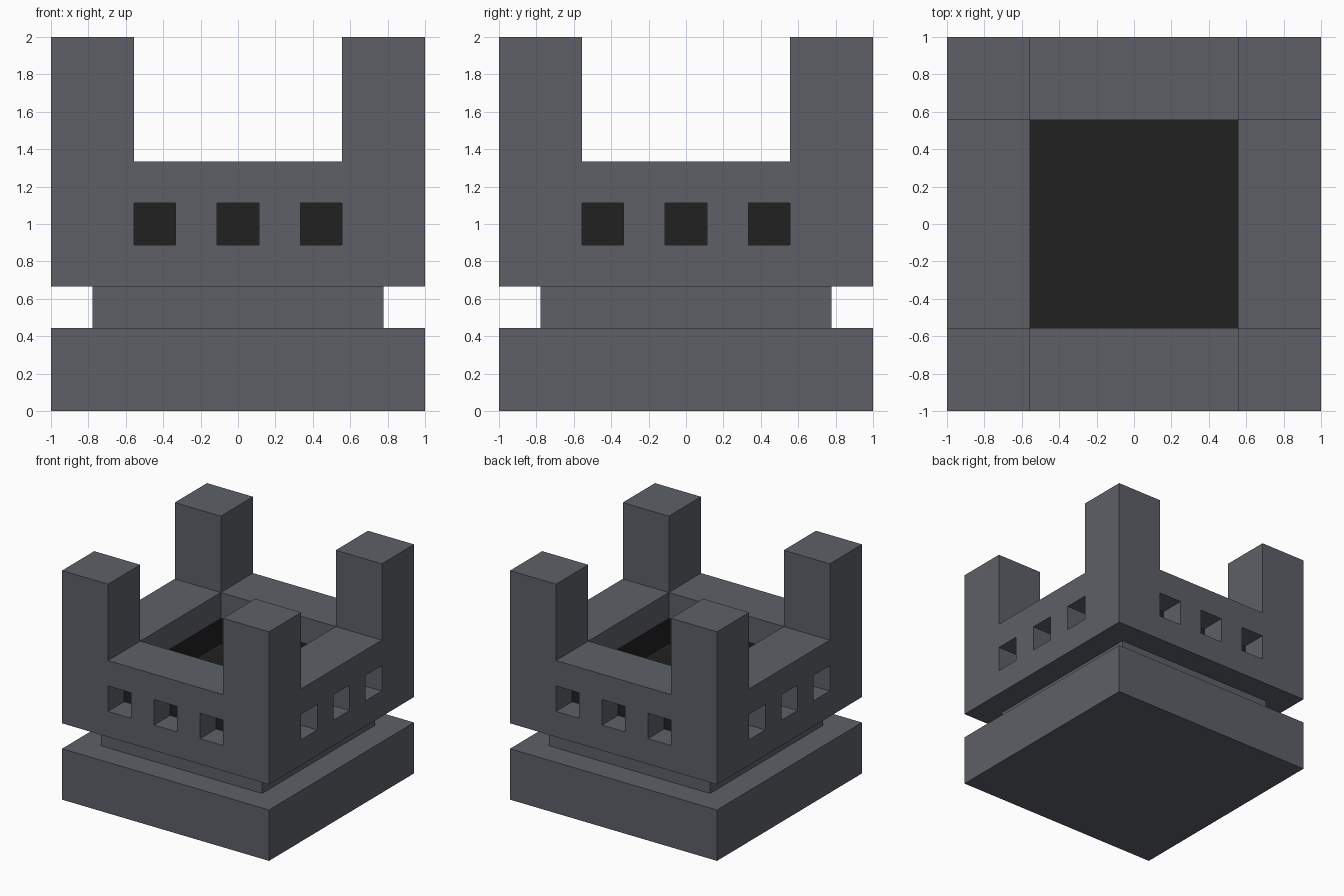
import bpy, bmesh

if "Cube" in bpy.data.objects:
    bpy.data.objects.remove(bpy.data.objects["Cube"])

U = 2 / 9  # one block of the castle grid


def material(name, rgb):
    m = bpy.data.materials.new(name)
    m.diffuse_color = (*rgb, 1)
    m.use_nodes = True
    m.node_tree.nodes["Principled BSDF"].inputs["Base Color"].default_value = m.diffuse_color
    return m


stone = material("grey stone", (0.109, 0.117, 0.136))
dark = material("dark interior", (0.0155, 0.0155, 0.0155))


def box(name, x0, x1, y0, y1, z0, z1):
    """Box between two corners, measured in blocks."""
    bm = bmesh.new()
    bmesh.ops.create_cube(bm, size=1)
    for v in bm.verts:
        v.co.x = U * (x1 if v.co.x > 0 else x0)
        v.co.y = U * (y1 if v.co.y > 0 else y0)
        v.co.z = U * (z1 if v.co.z > 0 else z0)
    me = bpy.data.meshes.new(name)
    bm.to_mesh(me)
    bm.free()
    ob = bpy.data.objects.new(name, me)
    bpy.context.collection.objects.link(ob)
    me.materials.append(stone)
    return ob


# Plinth and recessed neck
box("base", -4.5, 4.5, -4.5, 4.5, 0, 2)
box("neck", -3.5, 3.5, -3.5, 3.5, 2, 3)

# Crown block, carved into walls and corner towers
crown = box("crown", -4.5, 4.5, -4.5, 4.5, 3, 9)
cutters = [
    box("notch_cutter", -2.5, 2.5, -6, 6, 6, 10),
    box("notch_cutter", -6, 6, -2.5, 2.5, 6, 10),
    box("pit_cutter", -2.5, 2.5, -2.5, 2.5, 4, 7),
]
# Three window pockets on every side
for c in (-2, 0, 2):
    for a, b in ((-5, -3.5), (3.5, 5)):
        cutters.append(box("window_cutter", c - .5, c + .5, a, b, 4, 5))
        cutters.append(box("window_cutter", a, b, c - .5, c + .5, 4, 5))

for cutter in cutters:
    cutter.hide_render = True
    mod = crown.modifiers.new("carve", 'BOOLEAN')
    mod.operation = 'DIFFERENCE'
    mod.solver = 'EXACT'
    mod.object = cutter

# Bake the carving and drop the cutters
bpy.context.view_layer.update()
baked = bpy.data.meshes.new_from_object(
    crown.evaluated_get(bpy.context.evaluated_depsgraph_get()))
crown.modifiers.clear()
crown.data = baked
for cutter in cutters:
    bpy.data.objects.remove(cutter, do_unlink=True)
baked.materials.clear()
baked.materials.append(stone)
baked.materials.append(dark)

# Dark pit lining up to window height, and dark window backs
bm = bmesh.new()
bm.from_mesh(baked)
bmesh.ops.bisect_plane(bm, geom=bm.verts[:] + bm.edges[:] + bm.faces[:],
                       dist=1e-5, plane_co=(0, 0, 5 * U), plane_no=(0, 0, 1))
for f in bm.faces:
    p = f.calc_center_median() / U
    inside = max(abs(p.x), abs(p.y)) < 3.6
    f.material_index = 1 if inside and 3.9 < p.z < 5.01 else 0
    f.smooth = False
bm.to_mesh(baked)
bm.free()
